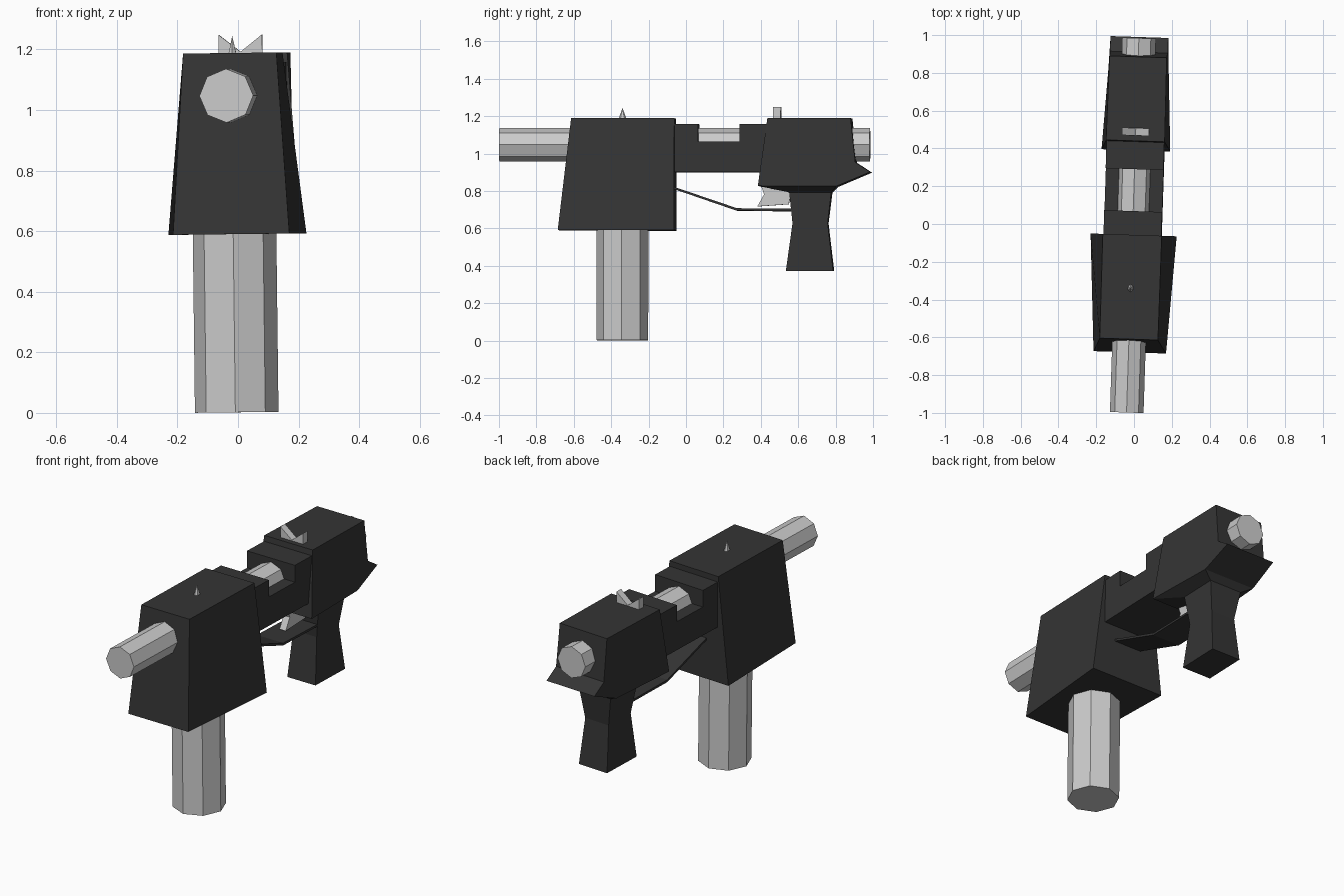
import bpy, bmesh
from math import pi
from mathutils import Matrix

if "Cube" in bpy.data.objects:
    bpy.data.objects.remove(bpy.data.objects["Cube"])

# The whole model sits with a slight yaw and roll
POSE = (Matrix.Translation((0.007, 0, 0.002))
        @ Matrix.Rotation(-0.033, 4, 'Z') @ Matrix.Rotation(-0.012, 4, 'Y'))

dark = bpy.data.materials.new("dark_metal")
dark.diffuse_color = (0.035, 0.035, 0.035, 1)
dark.use_nodes = True
dark.node_tree.nodes["Principled BSDF"].inputs["Base Color"].default_value = dark.diffuse_color


def finish(name, bm, mat=None):
    bmesh.ops.recalc_face_normals(bm, faces=bm.faces)
    bm.transform(POSE)
    me = bpy.data.meshes.new(name)
    bm.to_mesh(me)
    bm.free()
    ob = bpy.data.objects.new(name, me)
    bpy.context.collection.objects.link(ob)
    if mat:
        me.materials.append(mat)
    return ob


def side_solid(name, pts, mat=None):
    """Side profile of (y, z, half width) mirrored across x."""
    bm = bmesh.new()
    left = [bm.verts.new((-w, y, z)) for y, z, w in pts]
    right = [bm.verts.new((w, y, z)) for y, z, w in pts]
    bm.faces.new(left)
    bm.faces.new(right[::-1])
    n = len(pts)
    for i in range(n):
        j = (i + 1) % n
        bm.faces.new((left[i], right[i], right[j], left[j]))
    return finish(name, bm, mat)


def flat_solid(name, profile, w, mat=None):
    return side_solid(name, [(y, z, w) for y, z in profile], mat)


def cylinder(name, r1, r2, depth, sides, matrix):
    bm = bmesh.new()
    bmesh.ops.create_cone(bm, cap_ends=True, segments=sides, radius1=r1,
                          radius2=r2, depth=depth, matrix=matrix)
    bmesh.ops.remove_doubles(bm, verts=bm.verts, dist=1e-5)
    return finish(name, bm)


# Octagonal barrel and lower tube
cylinder("barrel", 0.089, 0.089, 1.983, 8,
         Matrix.Translation((0, -0.0075, 1.045)) @ Matrix.Rotation(pi / 2, 4, 'X'))
cylinder("lower_tube", 0.138, 0.138, 0.62, 8, Matrix.Translation((0, -0.34, 0.31)))

# Front housing, flared towards the bottom rear
side_solid("front_housing", [(-0.61, 1.186, 0.154), (-0.058, 1.186, 0.156),
                             (-0.058, 0.588, 0.228), (-0.68, 0.588, 0.192)], dark)

# Notched centre body
flat_solid("centre_body", [(-0.13, 1.155), (0.068, 1.155), (0.068, 1.06), (0.29, 1.06),
                           (0.29, 1.155), (0.5, 1.155), (0.5, 0.898), (-0.13, 0.898)],
           0.153, dark)

# Rear housing with its pointed tail and tapered underside
side_solid("rear_housing", [(0.44, 1.186, 0.155), (0.885, 1.186, 0.151), (0.91, 0.95, 0.153),
                            (0.99, 0.898, 0.153), (0.81, 0.822, 0.16), (0.39, 0.824, 0.182)], dark)
side_solid("rear_underside", [(0.39, 0.824, 0.182), (0.81, 0.822, 0.16),
                              (0.78, 0.79, 0.1), (0.555, 0.79, 0.1)], dark)

# Waisted grip
side_solid("grip", [(0.555, 0.79, 0.1), (0.78, 0.79, 0.1), (0.76, 0.625, 0.075),
                    (0.79, 0.37, 0.09), (0.537, 0.37, 0.09), (0.572, 0.625, 0.075)], dark)

# Trigger guard strap and trigger
flat_solid("trigger_guard", [(-0.07, 0.822), (0.275, 0.705), (0.57, 0.702),
                             (0.57, 0.69), (0.273, 0.692), (-0.07, 0.81)], 0.085, dark)
flat_solid("trigger", [(0.4, 0.83), (0.418, 0.78), (0.382, 0.715), (0.55, 0.727),
                       (0.57, 0.83)], 0.02)

# Sights
cylinder("front_sight", 0.02, 0, 0.06, 6,
         Matrix.Translation((0, -0.34, 1.212)) @ Matrix.Diagonal((0.75, 1.1, 1, 1)))

bm = bmesh.new()
vee = [(-0.072, 1.18), (0.072, 1.18), (0.072, 1.247), (0, 1.19), (-0.072, 1.247)]
face = bm.faces.new([bm.verts.new((x, 0.468, z)) for x, z in vee])
ext = bmesh.ops.extrude_face_region(bm, geom=[face], use_keep_orig=True)
bmesh.ops.translate(bm, vec=(0, 0.04, 0),
                    verts=[v for v in ext["geom"] if isinstance(v, bmesh.types.BMVert)])
finish("rear_sight", bm)
